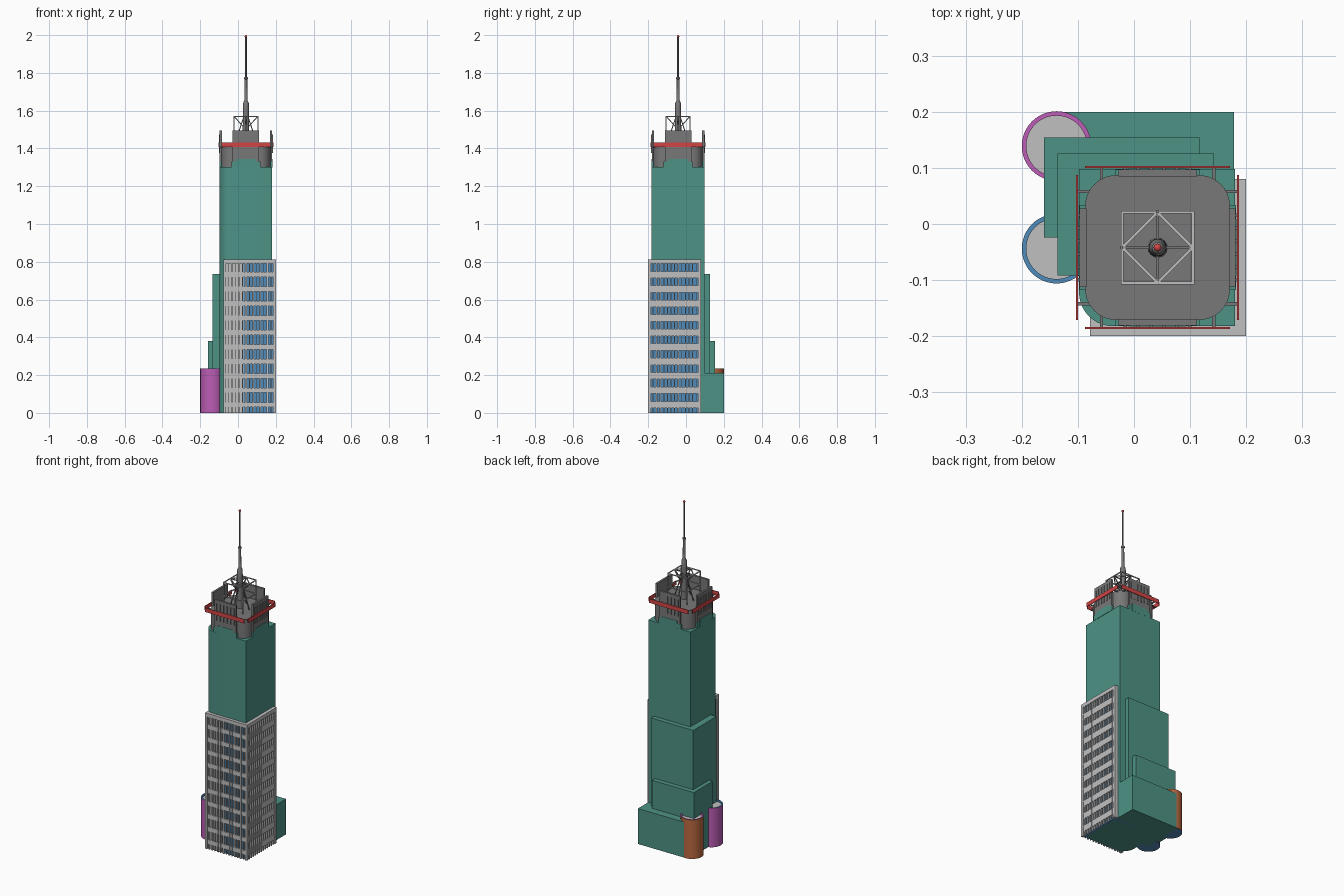
import bpy, bmesh, math
from mathutils import Vector, Matrix

if "Cube" in bpy.data.objects:
    bpy.data.objects.remove(bpy.data.objects["Cube"])


def mat(name, c):
    m = bpy.data.materials.new(name)
    m.diffuse_color = (*c, 1)
    m.use_nodes = True
    m.node_tree.nodes["Principled BSDF"].inputs["Base Color"].default_value = m.diffuse_color
    return m


TEAL = mat("teal cladding", (0.075, 0.29, 0.24))
DARK = mat("dark grey", (0.19, 0.19, 0.19))
LIGHT = mat("light grey", (0.53, 0.53, 0.53))
BLUE = mat("blue glass", (0.08, 0.26, 0.48))
RED = mat("red", (0.65, 0.06, 0.06))
PINK = mat("magenta", (0.50, 0.11, 0.46))
ORANGE = mat("orange", (0.50, 0.14, 0.05))
CX, CY = 0.042, -0.042      # tower axis


def finish(name, bm, mats, smooth=False):
    bmesh.ops.recalc_face_normals(bm, faces=bm.faces)
    me = bpy.data.meshes.new(name)
    bm.to_mesh(me)
    bm.free()
    for m in mats:
        me.materials.append(m)
    ob = bpy.data.objects.new(name, me)
    bpy.context.collection.objects.link(ob)
    if smooth:
        bpy.ops.object.select_all(action='DESELECT')
        ob.select_set(True)
        bpy.context.view_layer.objects.active = ob
        bpy.ops.object.shade_smooth_by_angle(angle=math.radians(35))
    return ob


def boxes(name, m, spans):
    """One object from boxes given as (x0, x1, y0, y1, z0, z1)."""
    bm = bmesh.new()
    for x0, x1, y0, y1, z0, z1 in spans:
        M = Matrix.Translation(((x0 + x1) / 2, (y0 + y1) / 2, (z0 + z1) / 2)) \
            @ Matrix.Diagonal((x1 - x0, y1 - y0, z1 - z0, 1))
        bmesh.ops.create_cube(bm, size=1, matrix=M)
    return finish(name, bm, [m])


def prism(name, m, x0, x1, y0, y1, z0, z1, radii):
    """Extruded rectangle, corner radii from front left, anticlockwise."""
    bm = bmesh.new()
    vs = []
    corners = [(x0, y0, 1, 1), (x1, y0, -1, 1), (x1, y1, -1, -1), (x0, y1, 1, -1)]
    for i, ((x, y, sx, sy), r) in enumerate(zip(corners, radii)):
        n = 10 if r else 0
        for k in range(n + 1):
            a = math.pi + i * math.pi / 2 + (k / n * math.pi / 2 if n else 0)
            px = x + sx * r + r * math.cos(a)
            py = y + sy * r + r * math.sin(a)
            vs.append(bm.verts.new((px, py, z0)))
    f = bm.faces.new(vs)
    top = bmesh.ops.extrude_face_region(bm, geom=[f])
    for v in top["geom"]:
        if isinstance(v, bmesh.types.BMVert):
            v.co.z = z1
    if not any(f.normal.z < -0.5 for f in bm.faces):
        bm.normal_update()
    return finish(name, bm, [m], True)


def lathe(name, mats, cx, cy, prof, index, seg=32):
    """Revolve (radius, z) points; index(i) gives the material of band i."""
    bm = bmesh.new()
    rings = []
    for r, z in prof:
        rings.append([bm.verts.new((cx + r * math.cos(2 * math.pi * k / seg),
                                    cy + r * math.sin(2 * math.pi * k / seg), z)) for k in range(seg)])
    for i in range(len(rings) - 1):
        for k in range(seg):
            j = (k + 1) % seg
            f = bm.faces.new((rings[i][k], rings[i][j], rings[i + 1][j], rings[i + 1][k]))
            f.material_index = index(i)
    bm.faces.new(rings[0]).material_index = index(-1)
    bm.faces.new(rings[-1]).material_index = index(len(prof) - 1)
    return finish(name, bm, mats, True)


def struts(name, m, pairs, r):
    bm = bmesh.new()
    for a, b in pairs:
        a, b = Vector(a), Vector(b)
        d = b - a
        M = Matrix.Translation((a + b) / 2) @ d.to_track_quat('Z', 'Y').to_matrix().to_4x4()
        bmesh.ops.create_cube(bm, size=1, matrix=M @ Matrix.Diagonal((2 * r, 2 * r, d.length + r, 1)))
    return finish(name, bm, [m])


def around(spans):
    """Repeat boxes (t0, t1, d0, d1, z0, z1) on all four sides of the tower axis."""
    out = []
    for t0, t1, d0, d1, z0, z1 in spans:
        out += [(CX + t0, CX + t1, CY - d1, CY - d0, z0, z1),
                (CX + t0, CX + t1, CY + d0, CY + d1, z0, z1),
                (CX - d1, CX - d0, CY + t0, CY + t1, z0, z1),
                (CX + d0, CX + d1, CY + t0, CY + t1, z0, z1)]
    return out


# Tower shaft and stepped rear blocks
prism("tower_shaft", TEAL, -0.098, 0.18, -0.182, 0.098, 0, 1.302, (0.06, 0, 0, 0))
boxes("rear_podium", TEAL, [(-0.137, 0.178, -0.05, 0.2, 0, 0.212)])
boxes("low_setback", TEAL, [(-0.16, 0.117, -0.024, 0.154, 0.002, 0.38)])
boxes("high_setback", TEAL, [(-0.136, 0.143, -0.092, 0.126, 0.003, 0.735)])
boxes("stepped_parapet", TEAL, around([(-0.076, 0.076, 0.12, 0.1395, 1.30, 1.33),
                                       (-0.052, 0.052, 0.12, 0.1405, 1.30, 1.345)]))

# Corner drums: coloured wall, rim in another colour, recessed grey roof
for name, y, wall, rim in (("rear_drum", 0.139, ORANGE, PINK), ("front_drum", -0.044, PINK, BLUE)):
    prof = [(0.062, 0), (0.062, 0.234), (0.054, 0.234), (0.054, 0.224)]
    lathe(name, [wall, rim, LIGHT, BLUE], -0.138, y, prof,
          lambda i: {-1: 3, 0: 0, 1: 1, 2: 1, 3: 2}[i], 48)

# Glazed facade block on the front and right sides
boxes("facade_glass", BLUE, [(-0.072, 0.19, -0.19, 0.074, -0.0, 0.803)])
X0, X1, Y0, Y1 = -0.078, 0.2, -0.2, 0.08
cap = [(X0, X1, Y0, Y1, 0.79, 0.812)]
pitch = 0.0765
for k in range(10):
    z = 0.77 - pitch * (k + 0.5)
    cap.append((X0, X1, Y0 + 0.002, -0.185, z - 0.013, z + 0.013))
    cap.append((0.185, X1 - 0.002, Y0 + 0.002, Y1, z - 0.018, z + 0.018))
boxes("facade_spandrels", LIGHT, cap)
fins = [(X0, X0 + 0.014, Y0, -0.18, 0, 0.8), (X1 - 0.014, X1, Y0, Y0 + 0.014, 0, 0.8),
        (0.18, X1, Y1 - 0.016, Y1, 0, 0.8)]
for k in range(1, 14):
    w = 0.0045 if k % 2 == 0 else 0.002
    x = X0 + 0.007 + k * 0.0189
    fins.append((x - w, x + w, Y0, -0.185, 0, 0.8))
    y = Y0 + 0.007 + k * 0.019
    w = 0.003 if k < 9 else 0.002
    fins.append((0.185, X1 - 0.001, y - w, y + w, 0, 0.8))
boxes("facade_fins", LIGHT, fins)
# Solid infill panels on the left part of the front
boxes("facade_panels", LIGHT, [(X0 + 0.012, 0.03, -0.192, -0.186, 0, 0.8)])

# Crown with raised side screens and slim ribs
prism("crown_body", DARK, CX - 0.129, CX + 0.129, CY - 0.129, CY + 0.129, 1.30, 1.415, (0.055,) * 4)
boxes("crown_screens", DARK, around([(-0.07, 0.07, 0.127, 0.139, 1.33, 1.495)]))
ribs = []
for k in range(6):
    t = -0.0575 + k * 0.023
    ribs.append((t - 0.003, t + 0.003, 0.137, 0.1425, 1.375, 1.475))
boxes("crown_ribs", DARK, around(ribs))

# Red band: four bars held off the crown
boxes("red_band", RED, around([(-0.129, 0.129, 0.1415, 0.1455, 1.408, 1.432)]))
boxes("band_brackets", DARK, around([(s * 0.1 - 0.003, s * 0.1 + 0.003, 0.12, 0.142, 1.406, 1.412)
                                     for s in (-1, 1)]))

# Open frame under the mast
h, zt, zb = 0.063, 1.57, 1.412
c = [(CX - h, CY - h), (CX + h, CY - h), (CX + h, CY + h), (CX - h, CY + h)]
bars, braces = [], []
for i in range(4):
    a, b, d = c[i], c[(i + 1) % 4], c[(i + 2) % 4]
    mid = ((a[0] + b[0]) / 2, (a[1] + b[1]) / 2)
    nxt = ((b[0] + d[0]) / 2, (b[1] + d[1]) / 2)
    bars += [((*a, zb), (*a, zt)), ((*a, zt), (*b, zt)), ((*a, 1.49), (*b, 1.49)),
             ((*mid, zt), (*nxt, zt))]
    braces += [((*mid, zt), (CX, CY, zt - 0.07)), ((*mid, zb), (CX, CY, 1.60)),
               ((*mid, zt), (CX, CY, zt))]
struts("mast_frame", LIGHT, bars, 0.0025)
struts("mast_braces", DARK, braces, 0.0025)

# Mast with red beacon
lathe("mast", [DARK], CX, CY, [(0.018, 1.41), (0.016, 1.60), (0.015, 1.64), (0.008, 1.655), (0.007, 1.765),
      (0.010, 1.768), (0.010, 1.776), (0.0045, 1.779), (0.0045, 1.99)], lambda i: 0, 16)
bm = bmesh.new()
bmesh.ops.create_uvsphere(bm, u_segments=16, v_segments=8, radius=0.007,
                          matrix=Matrix.Translation((CX, CY, 1.993)))
finish("beacon", bm, [RED], True)
